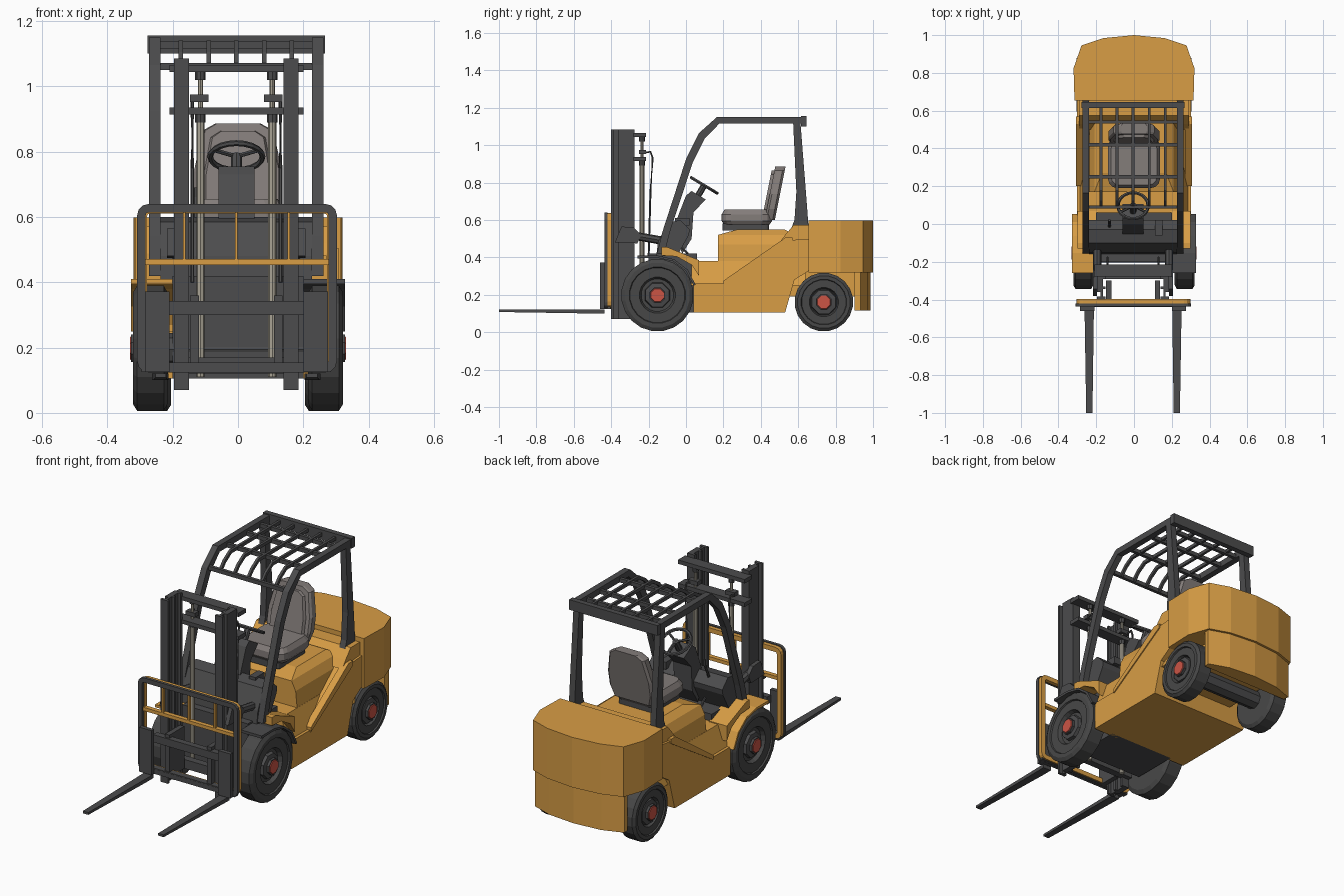
import bpy, bmesh, math
from mathutils import Vector

if "Cube" in bpy.data.objects:
    bpy.data.objects.remove(bpy.data.objects["Cube"])


def material(name, rgb):
    m = bpy.data.materials.new(name)
    m.diffuse_color = (*rgb, 1)
    m.use_nodes = True
    m.node_tree.nodes["Principled BSDF"].inputs["Base Color"].default_value = m.diffuse_color
    return m


YELLOW = material("yellow paint", (0.69, 0.34, 0.06))
DARK = material("dark grey metal", (0.072, 0.072, 0.074))
TIRE = material("tire rubber", (0.064, 0.064, 0.064))
SEAT = material("seat grey", (0.23, 0.205, 0.195))
CREAM = material("cylinder cream", (0.40, 0.37, 0.30))
RED = material("hub red", (0.60, 0.09, 0.06))
C = -0.005  # centre line of mast and guard


def loft(name, rings, mat, mirror=False, cyclic=False, cx=0.0):
    """Join matching rings of points into a capped (or cyclic) solid."""
    bm = bmesh.new()
    vs = [[bm.verts.new(p) for p in r] for r in rings]
    n = len(vs[0])
    pairs = list(zip(vs, vs[1:])) + ([(vs[-1], vs[0])] if cyclic else [])
    for a, b in pairs:
        for i in range(n):
            j = (i + 1) % n
            bm.faces.new((a[i], a[j], b[j], b[i]))
    if not cyclic:
        bm.faces.new(vs[0])
        bm.faces.new(vs[-1])
    bmesh.ops.recalc_face_normals(bm, faces=bm.faces)
    me = bpy.data.meshes.new(name)
    bm.to_mesh(me)
    bm.free()
    me.materials.append(mat)
    ob = bpy.data.objects.new(name, me)
    ob.location.x = cx
    bpy.context.collection.objects.link(ob)
    if mirror:
        ob.modifiers.new("mirror", 'MIRROR').use_mirror_merge = False
    return ob


def side(name, pts, x0, x1, mat, **k):  # (y, z) profile swept along x
    return loft(name, [[(x, y, z) for y, z in pts] for x in (x0, x1)], mat, **k)


def box(name, x0, x1, y0, y1, z0, z1, mat, **k):
    return side(name, [(y0, z0), (y1, z0), (y1, z1), (y0, z1)], x0, x1, mat, **k)


def tube(name, path, r, mat, n=8, **k):
    path = [Vector(p) for p in path]
    rings = []
    for i, p in enumerate(path):
        d = path[min(i + 1, len(path) - 1)] - path[max(i - 1, 0)]
        q = d.to_track_quat('Z', 'Y')
        rings.append([p + q @ Vector((r * math.cos(t * math.tau / n), r * math.sin(t * math.tau / n), 0))
                      for t in range(n)])
    return loft(name, rings, mat, **k)


def rrect(hw, hh, r, n=3):  # rounded rectangle, centred
    out = []
    for q, (sx, sy) in enumerate([(1, 1), (-1, 1), (-1, -1), (1, -1)]):
        for i in range(n + 1):
            a = math.pi / 2 * (q + i / n)
            out.append((sx * (hw - r) + r * math.cos(a), sy * (hh - r) + r * math.sin(a)))
    return out


def lathe(name, prof, cy, cz, n, mat):  # (x, radius) profile spun around the axle
    rings = [[(x, cy + r * math.cos((t + .5) * math.tau / n), cz + r * math.sin((t + .5) * math.tau / n))
              for t in range(n)] for x, r in prof]
    return loft(name, rings, mat, mirror=True)


# Wheels
for tag, cy, R, xi, xo in (("front", -0.153, 0.194, 0.215, 0.321), ("rear", 0.737, 0.157, 0.205, 0.305)):
    lathe(tag + "_tire", [(xi, .05), (xi, R * .88), (xi + .012, R), (xo - .012, R), (xo, R * .9), (xo, R * .78),
                          (xo - .008, R * .76), (xo - .008, R * .5), (xo - .03, R * .45), (xo - .03, .04)],
          cy, R + .004, 20, TIRE)
    lathe(tag + "_hub", [(xo - .04, .075), (xo - .012, .068), (xo - .008, .045), (xo + .006, .045)],
          cy, R + .004, 8, DARK)
    lathe(tag + "_hub_cap", [(xo + .005, .04), (xo + .01, .037)], cy, R + .004, 8, RED)
    tube(tag + "_axle", [(-xi - .02, cy, R), (xi + .02, cy, R)], .05, DARK)

# Front fenders: left one painted, right one dark
for name, s, mat in (("left_fender", -1, YELLOW), ("right_fender", 1, DARK)):
    arc = [math.radians(a) for a in (15, 40, 65, 90)]
    pts = [(-.153 + r * math.cos(a), .198 + r * math.sin(a)) for r, seq in ((.212, arc), (.2, arc[::-1])) for a in seq]
    pts = pts[:4] + [(-.26, .41), (-.26, .395)] + pts[4:]
    side(name, pts, s * .2, s * .328, mat)

# Chassis and body
box("front_frame", -.2, .2, -.2, .06, .105, .42, DARK)
side("lower_body", [(.04, .105), (.53, .105), (.58, .28), (.66, .33), (.66, .5), (.53, .49), (.2, .26), (.04, .26)],
     -.302, .302, YELLOW)
loft("floor_body", [[(-x, y0, z), (x, y0, z), (x, .64, z), (-x, .64, z)]
                    for x, y0, z in ((.29, .03, .25), (.245, .03, .38))], YELLOW)
side("front_cowl", [(-.13, .41), (-.13, .455), (-.1, .455), (.07, .385), (.07, .3), (.03, .36), (-.05, .405)],
     .19, .3, YELLOW, mirror=True)
side("diagonal_band", [(.2, .25), (.2, .275), (.53, .505), (.57, .505), (.57, .48)], .27, .308, YELLOW, mirror=True)
loft("seat_hood", [[(-x, y0, z), (x, y0, z), (x, y1, z), (-x, y1, z)] for x, y0, y1, z in
                   ((.245, .17, .62, .37), (.235, .17, .6, .47), (.21, .17, .58, .52), (.17, .27, .53, .548))], YELLOW)
side("rear_hood", [(.5, .48), (.53, .52), (.575, .572), (.66, .572), (.66, .48)], -.29, .29, YELLOW)
box("rear_chassis", -.19, .19, .5, .92, .19, .4, YELLOW)

# Counterweight
half = [(.315, .655), (.32, .825), (.278, .945), (.163, .984)]
top = half + [(0, 1.0)] + [(-x, y) for x, y in half[::-1]]
loft("counterweight", [[(x, y, z) for x, y in top] for z in (.32, .598)], YELLOW)
half = [(.27, .9), (.274, .932), (.16, .972)]
low = half + [(0, .987)] + [(-x, y) for x, y in half[::-1]]
loft("lower_counterweight", [[(x, y, z) for x, y in low] for z in (.115, .32)], YELLOW)

# Overhead guard
side("guard_front_pillar", [(-.155, .42), (-.125, .54), (0, .925), (.07, 1.065), (.165, 1.15), (.62, 1.15),
                            (.62, 1.115), (.178, 1.115), (.1, 1.035), (.037, .91), (-.085, .54), (-.115, .42)],
     .232, .267, DARK, mirror=True, cx=C)
side("guard_rear_pillar", [(.54, .495), (.66, .495), (.645, .7), (.612, 1.12), (.573, 1.12), (.59, .75), (.58, .6)],
     .232, .267, DARK, mirror=True, cx=C)
box("guard_rear_bar", -.272, .272, .615, .645, 1.1, 1.156, DARK, cx=C)
for y, z in ((.09, 1.05), (.25, 1.115), (.42, 1.115), (.54, 1.115)):
    box("guard_cross_bar", -.24, .24, y - .009, y + .009, z, z + .022, DARK, cx=C)
for x in (-.17, -.085, 0, .085, .17):
    side("guard_slat", [(.085, 1.06), (.125, 1.105), (.18, 1.14), (.62, 1.14), (.62, 1.122), (.185, 1.122),
                        (.135, 1.09), (.1, 1.05)], x - .007, x + .007, DARK, cx=C)

# Dashboard, steering column, pedals and lever
side("dashboard", [(-.16, .4), (-.15, .48), (-.1, .585), (-.03, .6), (.02, .55), (.015, .52), (-.04, .42)],
     -.232, .232, DARK, cx=C)
side("column_cowl", [(-.07, .55), (0, .73), (.03, .755), (.105, .71), (.04, .64), (.03, .5), (-.02, .42)],
     -.055, .055, DARK, cx=C)
axis = Vector((0, .51, .86))
hub = Vector((C, .097, .785))
tube("steering_shaft", [hub - axis * .09, hub + axis * .005], .017, DARK)
bpy.ops.mesh.primitive_torus_add(major_segments=20, minor_segments=6, major_radius=.08, minor_radius=.009,
                                 location=hub, rotation=(math.radians(-31), 0, 0))
bpy.context.object.name = "steering_wheel"
bpy.context.object.data.materials.append(DARK)
for a in (90, 210, 330):
    a = math.radians(a)
    rim = hub + Vector((math.cos(a), math.sin(a) * .86, -math.sin(a) * .51)) * .08
    tube("steering_spoke", [hub, rim], .007, DARK, n=6)
for x in (-.1, .07, .13):
    tube("pedal_arm", [(x, -.04, .47), (x, .01, .42)], .007, DARK, n=6)
    box("pedal", x - .022, x + .022, .0, .035, .405, .42, DARK)
tube("lever", [(-.13, -.02, .57), (-.13, .02, .66), (-.13, .02, .69)], .007, DARK, n=6)
box("switch_box", .11, .15, -.06, .02, .57, .61, DARK)

# Seat
loft("seat_base", [[(x, .32 + y, z) for x, y in rrect(.11, .125, .02)] for z in (.545, .58)], DARK)
loft("seat_cushion", [[(x * s, .325 + y * s, z) for x, y in rrect(.138, .135, .05)]
                      for s, z in ((.9, .575), (1, .595), (1, .63), (.88, .655))], SEAT)
for name, hw, t0, t1 in (("seat_back", .135, 0, .055), ("seat_back_pad", .105, -.015, .02)):
    shape = [(-.85, 0), (-1, .06), (-1, .14), (-.8, .265), (-.5, .287), (.5, .287), (.8, .265), (1, .14), (1, .06), (.85, 0)]
    k = 1 if t0 == 0 else .92
    loft(name, [[(x * hw * s, .42 + t + .2 * z * k, .6 + z * k) for x, z in shape]
                for t, s in ((t0, .93), (t0 + .012, 1), (t1 - .012, 1), (t1, .9))], SEAT)

# Mast: outer and inner channels, cross members
for name, x0, x1, y0, y1, z0, z1 in (("mast_outer_web", .172, .191, -.36, -.275, .07, 1.085),
                                     ("mast_outer_flange", .145, .191, -.29, -.275, .07, 1.085),
                                     ("mast_inner_web", .16, .172, -.4, -.285, .07, 1.085),
                                     ("mast_inner_flange", .145, .191, -.4, -.385, .07, 1.085),
                                     ("mast_middle_flange", .145, .172, -.345, -.33, .07, 1.085)):
    box(name, x0, x1, y0, y1, z0, z1, DARK, mirror=True, cx=C)
for z in (.925, 1.055):
    box("mast_cross_member", -.205, .205, -.28, -.215, z - .011, z + .011, DARK, cx=C)
box("mast_lower_tie", -.19, .19, -.29, -.25, .12, .17, DARK, cx=C)
tube("lift_cylinder", [(.11, -.235, .11), (.11, -.235, .91)], .0125, CREAM, mirror=True, cx=C)
tube("lift_rod", [(.11, -.235, .9), (.11, -.235, 1.05)], .008, CREAM, mirror=True, cx=C)
tube("cylinder_collar", [(.11, -.235, .89), (.11, -.235, .925)], .016, DARK, mirror=True, cx=C)
box("cylinder_bracket", .085, .142, -.25, -.215, .952, .975, DARK, mirror=True, cx=C)
tube("rod_head", [(.11, -.235, 1.02), (.11, -.235, 1.05)], .016, DARK, mirror=True, cx=C)
tube("hydraulic_hose", [(.135, -.22, .96), (.135, -.19, .965), (.135, -.178, .93), (.135, -.19, .75), (.135, -.2, .4)],
     .006, DARK, n=6, mirror=True, cx=C)

# Tilt brackets and cylinders
side("tilt_bracket", [(-.38, .48), (-.345, .565), (-.28, .56), (-.24, .52), (-.26, .475)], .19, .212, DARK,
     mirror=True, cx=C)
tube("tilt_cylinder", [(.19, -.3, .52), (.19, -.13, .49)], .022, DARK, mirror=True, cx=C)


# Load backrest frame and carriage
def frame(name, hw, hh, w, r, y0, y1, mat):
    o, i = rrect(hw, hh, r), rrect(hw - w, hh - w, max(r - w, .006))
    loft(name, [[(x, y, .382 + z) for x, z in p] for p, y in ((o, y0), (i, y0), (i, y1), (o, y1))],
         mat, cyclic=True, cx=-.003)


frame("backrest_frame", .306, .258, .026, .035, -.437, -.42, DARK)
frame("backrest_rear_frame", .302, .254, .026, .035, -.42, -.398, YELLOW)
box("backrest_rail", -.285, .285, -.43, -.405, .453, .472, YELLOW, cx=C)
for x in (-.16, 0, .16):
    box("backrest_bar", x - .004, x + .004, -.43, -.41, .46, .62, YELLOW, cx=C)
box("carriage_upper_bar", -.21, .21, -.44, -.405, .3, .342, DARK, cx=C)
box("carriage_lower_bar", -.29, .29, -.436, -.405, .125, .155, DARK, cx=C)
box("carriage_plate", .115, .142, -.43, -.3, .125, .36, DARK, mirror=True, cx=C)

# Forks
box("fork_shank", .205, .28, -.46, -.437, .125, .372, DARK, mirror=True, cx=C)
loft("fork_blade", [[(a, y, z0), (b, y, z0), (b, y, .121), (a, y, .121)] for a, b, y, z0 in
                    ((.208, .258, -.437, .1), (.208, .256, -.5, .1), (.215, .248, -1.0, .108))],
     DARK, mirror=True, cx=C)
